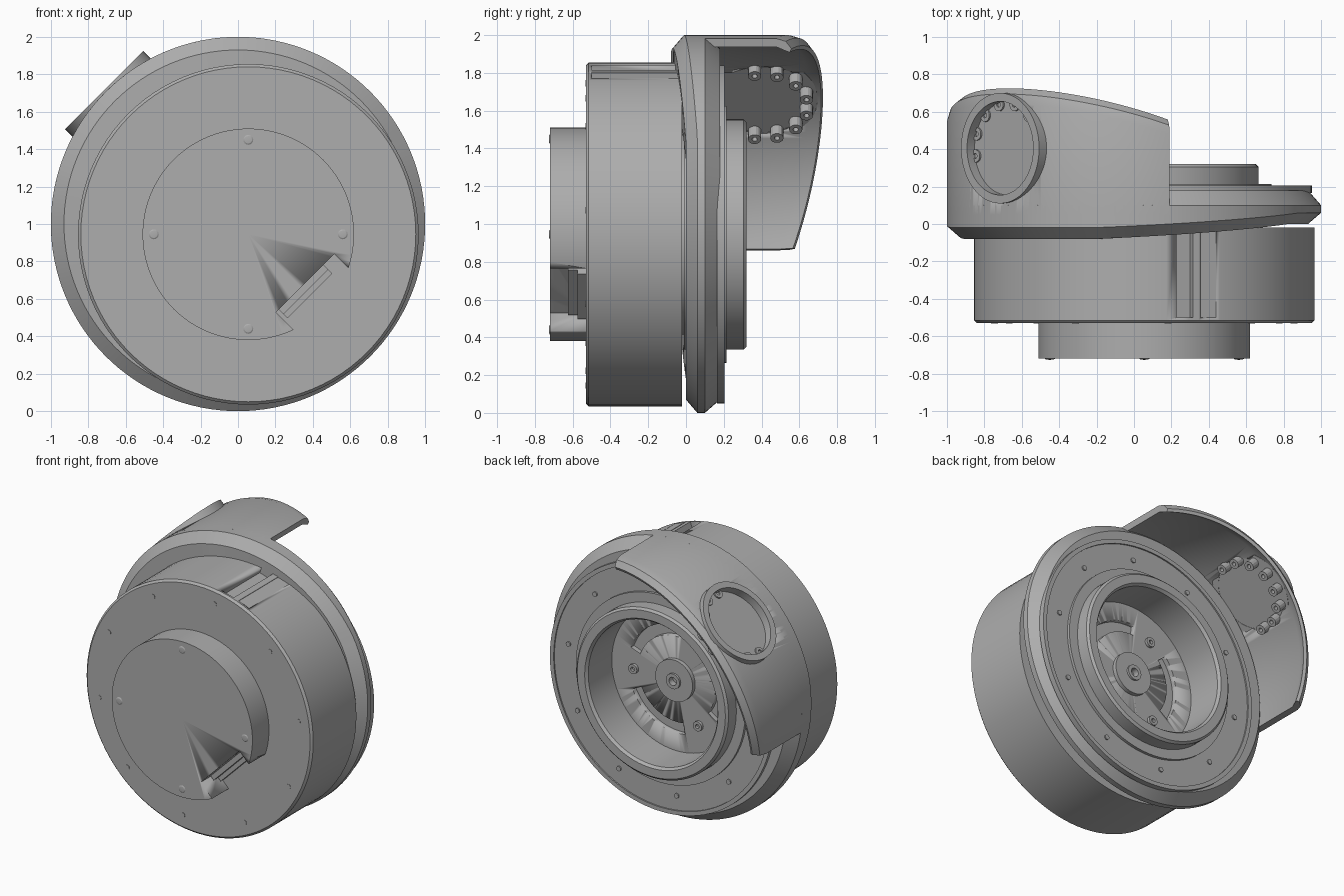
import bpy, bmesh, math
from mathutils import Vector, Matrix

if "Cube" in bpy.data.objects:
    bpy.data.objects.remove(bpy.data.objects["Cube"])

grey = bpy.data.materials.new("plain_grey")
grey.use_nodes = True
colour = (0.42, 0.42, 0.42, 1)
grey.diffuse_color = colour
grey.node_tree.nodes["Principled BSDF"].inputs["Base Color"].default_value = colour

AXIS = (0.055, 0.945)   # x, z of the drum axis
OUTER = (0, 1)          # x, z of the rim and hood axis
LENS_DIR = Vector((-1, 0, 1)).normalized()
TANGENT = Vector((1, 0, 1)).normalized()
LENS_BASE = Vector((0, 0.405, 1))


def activate(ob):
    bpy.ops.object.select_all(action='DESELECT')
    ob.select_set(True)
    bpy.context.view_layer.objects.active = ob


def finish(name, bm):
    bmesh.ops.remove_doubles(bm, verts=bm.verts, dist=1e-5)
    bmesh.ops.recalc_face_normals(bm, faces=bm.faces)
    me = bpy.data.meshes.new(name)
    bm.to_mesh(me)
    bm.free()
    me.materials.append(grey)
    ob = bpy.data.objects.new(name, me)
    bpy.context.collection.objects.link(ob)
    activate(ob)
    bpy.ops.object.shade_smooth_by_angle(angle=math.radians(25))
    return ob


def lathe(name, profile, centre=AXIS, start=0, end=360, steps=96):
    """Sweep a closed (radius, y) profile around the y direction."""
    bm = bmesh.new()
    full = end - start >= 360
    rings = []
    for i in range(steps if full else steps + 1):
        a = math.radians(start + (end - start) * i / steps)
        pts = profile(a) if callable(profile) else profile
        rings.append([bm.verts.new((centre[0] + r * math.cos(a), y,
                                    centre[1] + r * math.sin(a))) for r, y in pts])
    n = len(rings[0])
    for i in range(steps):
        p, q = rings[i], rings[(i + 1) % len(rings)]
        for j in range(n):
            k = (j + 1) % n
            if pts[j][0] or pts[k][0]:
                if pts[j][0] == 0:
                    bm.faces.new((p[j], q[k], p[k]))
                elif pts[k][0] == 0:
                    bm.faces.new((p[j], q[j], p[k]))
                else:
                    bm.faces.new((p[j], q[j], q[k], p[k]))
    if not full:
        bm.faces.new(rings[0])
        bm.faces.new(rings[-1])
    return finish(name, bm)


def disc(radius, y0, y1, bevel=0.0):
    return [(0, y0), (radius - bevel, y0), (radius, y0 + bevel), (radius, y1), (0, y1)]


def tube(outer, inner, y0, y1):
    return [(inner, y0), (outer, y0), (outer, y1), (inner, y1)]


def box(name, loc, size, turn=0):
    bm = bmesh.new()
    bmesh.ops.create_cube(bm, size=1, matrix=Matrix.Translation(loc)
                          @ Matrix.Rotation(turn, 4, 'Y') @ Matrix.Diagonal((*size, 1)))
    return finish(name, bm)


def cut(ob, cutter):
    mod = ob.modifiers.new("cut", 'BOOLEAN')
    mod.operation = 'DIFFERENCE'
    mod.solver = 'EXACT'
    mod.object = cutter
    activate(ob)
    # keep the cut ahead of the smoothing
    bpy.ops.object.modifier_move_to_index(modifier="cut", index=0)
    bpy.ops.object.modifier_apply(modifier="cut")
    bpy.data.objects.remove(cutter)


def to_lens(ob):
    ob.matrix_world = Matrix.Translation(LENS_BASE) @ LENS_DIR.to_track_quat('Y', 'Z').to_matrix().to_4x4()
    bpy.context.view_layer.update()
    return ob


# Main drum with two grooves on its top
drum = lathe("drum", disc(0.91, -0.53, -0.02, 0.015))
for x in (0.28, 0.42):
    cut(drum, box("groove_cutter", (x, -0.27, 1.85), (0.09, 0.46, 0.14), math.radians(20)))

# Front cap with a notch at the lower left side of the model
cap = lathe("front_cap", disc(0.565, -0.72, -0.52))
notch_dir = Vector((1, 0, -1)).normalized()
hub = Vector((AXIS[0], -0.65, AXIS[1]))
cut(cap, box("notch_cutter", hub + notch_dir * 0.55 + TANGENT * 0.03,
             (0.3, 0.25, 0.44), math.radians(45)))
for i, y in enumerate((-0.6, -0.55)):
    box(f"notch_step_{i}", Vector((hub.x, y, hub.z)) + notch_dir * (0.41 + 0.03 * i),
        (0.05, 0.05, 0.34), math.radians(45))

# Cap screws
for i in range(4):
    a = math.radians(90 * i)
    c = (AXIS[0] + 0.505 * math.cos(a), AXIS[1] + 0.505 * math.sin(a))
    lathe(f"cap_screw_{i}", [(0, -0.726), (0.02, -0.724), (0.035, -0.715), (0.035, -0.6), (0, -0.6)],
          c, steps=16)

# Small screws around the drum face and the back plate
for i in range(10):
    a = math.radians(9 + 36 * i)
    for name, r, y0, y1 in (("face_screw", 0.81, -0.533, -0.5), ("back_screw", 0.76, 0.16, 0.204)):
        c = (AXIS[0] + r * math.cos(a), AXIS[1] + r * math.sin(a))
        lathe(f"{name}_{i}", disc(0.018, y0, y1), c, steps=10)


# Rim whose front leans forward under the hood
def rim_profile(a):
    t = math.cos(a - math.radians(135))
    f = max(-0.08, min(0, -0.08 * (t + 0.3) / 1.15))
    return [(0.72, f), (0.93, f), (1, f + 0.06), (1, 0.1), (0.93, 0.18), (0.72, 0.18)]


lathe("rim", rim_profile, OUTER, steps=128)
lathe("back_plate", tube(0.895, 0.55, 0.165, 0.195))
lathe("back_plate_lip", tube(0.895, 0.865, 0.19, 0.205))
lathe("back_step", tube(0.68, 0.58, 0.19, 0.215))

# Rear collar, its recessed floor and the hub
lathe("rear_collar", [(0.52, -0.01), (0.61, -0.01), (0.61, 0.305), (0.595, 0.32),
                      (0.535, 0.32), (0.52, 0.3)])
floor = lathe("collar_floor", disc(0.53, -0.03, 0.03))
for s in (20, 140, 260):
    cut(floor, lathe("slot_cutter", tube(0.39, 0.31, -0.005, 0.1), AXIS, s, s + 75, 24))
lathe("hub", tube(0.15, 0.035, 0.0, 0.06), steps=48)
lathe("hub_ring", tube(0.055, 0.03, 0.0, 0.075), steps=24)
for i in range(3):
    a = math.radians(118 + 120 * i)
    c = (AXIS[0] + 0.34 * math.cos(a), AXIS[1] + 0.34 * math.sin(a))
    lathe(f"floor_screw_{i}", tube(0.035, 0.015, 0.0, 0.05), c, steps=16)


# Curved hood with a rounded, bowed back edge
def hood_profile(a):
    d = math.degrees(a) - 135
    b = 0.725 - 0.155 * (d / 54) ** 2
    return [(0.955, 0.05), (1, 0.05), (1, b - 0.08), (0.985, b - 0.03), (0.945, b),
            (0.925, b - 0.01), (0.955, b - 0.08)]


hood = lathe("hood", hood_profile, OUTER, 79, 188, 48)
cut(hood, to_lens(lathe("window_cutter", disc(0.255, 0.8, 1.2), (0, 0), steps=64)))

# Round window on the hood: ring, pane and inner bolts
to_lens(lathe("window_ring", tube(0.295, 0.25, 0.933, 1.012), (0, 0), steps=64))
to_lens(lathe("window_pane", disc(0.255, 0.935, 0.955), (0, 0), steps=64))
for i in range(8):
    a = math.radians(-100 + 200 * i / 7)
    bolt = lathe(f"window_bolt_{i}", tube(0.035, 0.014, 0.87, 0.965), (0, 0), steps=14)
    to_lens(bolt)
    bolt.location = LENS_BASE + 0.24 * (math.cos(a) * Vector((0, 1, 0)) + math.sin(a) * TANGENT)
